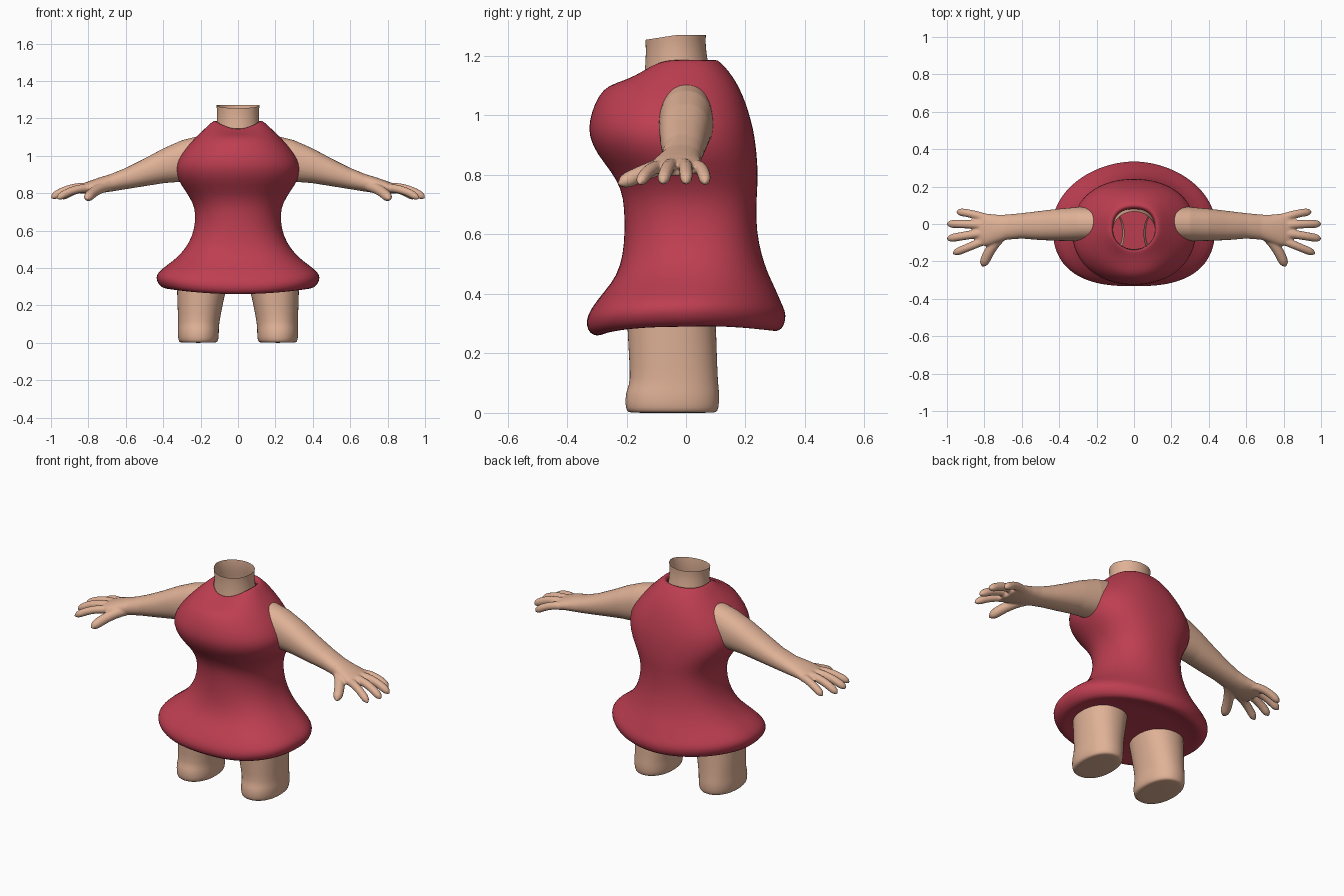
import bpy, bmesh, math
from mathutils import Vector

cube = bpy.data.objects.get("Cube")
if cube:
    bpy.data.objects.remove(cube, do_unlink=True)


def material(name, colour):
    mat = bpy.data.materials.new(name)
    mat.use_nodes = True
    mat.diffuse_color = (*colour, 1)
    mat.node_tree.nodes["Principled BSDF"].inputs["Base Color"].default_value = (*colour, 1)
    return mat


skin = material("warm skin", (0.74, 0.44, 0.305))
red = material("dress red", (0.51, 0.048, 0.082))


def oval(centre, u, v, seg, front_power=2.0, back_power=2.0):
    """Closed superellipse around centre, spanned by half axes u and v."""
    points = []
    for i in range(seg):
        a = math.tau * i / seg
        c, s = math.cos(a), math.sin(a)
        power = front_power if s < 0 else back_power
        points.append(Vector(centre)
                      + Vector(u) * math.copysign(abs(c) ** (2 / power), c)
                      + Vector(v) * math.copysign(abs(s) ** (2 / power), s))
    return points


def loft(bm, rings, cap_start=True, cap_end=True):
    """Bridge equal rings of points, optionally closing the ends."""
    loops = [[bm.verts.new(p) for p in ring] for ring in rings]
    for low, high in zip(loops, loops[1:]):
        for i in range(len(low)):
            j = (i + 1) % len(low)
            bm.faces.new((low[i], low[j], high[j], high[i]))
    if cap_start:
        bm.faces.new(loops[0][::-1])
    if cap_end:
        bm.faces.new(loops[-1])


def finish(bm, name, mat):
    bmesh.ops.recalc_face_normals(bm, faces=bm.faces)
    mesh = bpy.data.meshes.new(name)
    bm.to_mesh(mesh)
    bm.free()
    mesh.materials.append(mat)
    mesh.polygons.foreach_set("use_smooth", [True] * len(mesh.polygons))
    obj = bpy.data.objects.new(name, mesh)
    bpy.context.collection.objects.link(obj)
    return obj


def subdivide(obj):
    obj.modifiers.new("Smooth surface", "SUBSURF").levels = 1
    obj.modifiers["Smooth surface"].render_levels = 1


def mirror(obj):
    obj.modifiers.new("Other side", "MIRROR").use_axis[0] = True


# Dress: height, half width, front y, back y, from the floor inside the hem to the neckline
dress_profile = [
    (.29, .15, -.12, .12),
    (.283, .30, -.23, .23),
    (.265, .36, -.275, .28),
    (.257, .39, -.30, .305),
    (.267, .418, -.325, .325),
    (.295, .437, -.336, .336),
    (.325, .437, -.332, .335),
    (.36, .41, -.313, .318),
    (.41, .352, -.273, .298),
    (.46, .307, -.233, .275),
    (.53, .26, -.212, .253),
    (.61, .233, -.206, .238),
    (.69, .226, -.208, .236),
    (.75, .242, -.217, .24),
    (.81, .28, -.25, .242),
    (.87, .322, -.30, .238),
    (.93, .334, -.327, .231),
    (.98, .323, -.326, .22),
    (1.04, .28, -.308, .202),
    (1.09, .234, -.278, .181),
    (1.13, .193, -.237, .158),
    (1.165, .157, -.184, .13),
    (1.188, .13, -.147, .106),
    (1.186, .117, -.138, .09),
    (1.165, .112, -.134, .08),
]
bm = bmesh.new()
rings = []
for z, half, front, back in dress_profile:
    mid, depth = (front + back) / 2, (back - front) / 2
    hem = min(1, max(0, (.6 - z) / .2))
    collar = min(1, max(0, (z - 1.09) / .08))
    # The hem is squarer in front, the upper back squarer behind
    ring = oval((0, mid, z), (half, 0, 0), (0, depth, 0), 48,
                2.1 + .5 * hem, 2.35 - .45 * hem)
    for p in ring:
        forward = max(0, (mid - p.y) / depth)
        # The hem rises at the sides and the neckline dips in front
        p.z += hem * (.2 * p.x ** 2 + .05 * max(0, p.y))
        p.z -= collar * .042 * forward ** 2.5
    rings.append(ring)
loft(bm, rings, cap_end=False)
subdivide(finish(bm, "dress", red))

# Neck: open tube with a slightly lower front rim
bm = bmesh.new()
rings = []
for z, half, front, back in [(1.10, .121, -.145, .085), (1.15, .116, -.14, .08),
                             (1.20, .112, -.136, .07), (1.24, .112, -.135, .066),
                             (1.27, .116, -.137, .067)]:
    mid, depth = (front + back) / 2, (back - front) / 2
    ring = oval((0, mid, z), (half, 0, 0), (0, depth, 0), 40)
    for p in ring:
        p.z -= .016 * max(0, (mid - p.y) / depth)
    rings.append(ring)
loft(bm, rings, False, False)
subdivide(finish(bm, "neck", skin))

# Legs: height, inner x, outer x, front y, back y
leg_profile = [
    (0, .125, .30, -.18, .09),
    (.002, .113, .312, -.195, .103),
    (.015, .104, .32, -.204, .11),
    (.05, .102, .323, -.205, .113),
    (.08, .102, .322, -.199, .111),
    (.105, .10, .32, -.187, .108),
    (.20, .083, .324, -.193, .104),
    (.34, .05, .328, -.20, .10),
]
bm = bmesh.new()
loft(bm, [oval(((a + b) / 2, (f + k) / 2, z), ((b - a) / 2, 0, 0), (0, (k - f) / 2, 0), 32, 2.2, 2.2)
          for z, a, b, f, k in leg_profile], cap_end=False)
legs = finish(bm, "legs", skin)
mirror(legs)
subdivide(legs)

# Arm and palm: x, y, z, half depth, half height
arm_profile = [
    (.15, 0, .992, .085, .112),
    (.22, 0, .988, .09, .115),
    (.30, 0, .972, .091, .111),
    (.40, -.004, .946, .086, .093),
    (.50, -.008, .911, .078, .074),
    (.60, -.01, .878, .068, .057),
    (.68, -.017, .855, .067, .047),
    (.74, -.027, .842, .077, .042),
    (.79, -.031, .833, .087, .034),
    (.83, -.03, .824, .084, .027),
    (.85, -.03, .818, .07, .02),
]
bm = bmesh.new()
loft(bm, [oval((x, y, z), (0, dy, 0), (0, 0, dz), 32, 2.2, 2.2) for x, y, z, dy, dz in arm_profile])


def finger(root, knuckle, tip, size):
    """Round tapered digit running through three points."""
    root, knuckle, tip = Vector(root), Vector(knuckle), Vector(tip)
    rings = []
    steps = 12
    for i in range(steps + 1):
        t = i / steps
        pos = root * (1 - t) ** 2 + knuckle * 2 * t * (1 - t) + tip * t * t
        along = ((knuckle - root) * (1 - t) + (tip - knuckle) * t).normalized()
        side = along.cross(Vector((0, 0, 1))).normalized()
        end = max(0, (t - .8) / .2)
        radius = size * (1.1 - .1 * t) * math.sqrt(max(.04, 1 - end ** 2))
        rings.append(oval(pos, side * radius, side.cross(along) * radius, 12))
    loft(bm, rings)


# Four fingers fan out from the palm, and the thumb points forward
finger((.79, .03, .828), (.87, .06, .832), (.948, .065, .77), .021)
finger((.80, -.007, .832), (.91, .002, .838), (1.0, 0, .772), .022)
finger((.80, -.047, .832), (.91, -.062, .838), (1.0, -.08, .772), .022)
finger((.79, -.085, .826), (.88, -.122, .832), (.968, -.158, .77), .021)
finger((.70, -.055, .838), (.77, -.12, .82), (.81, -.228, .768), .027)
arms = finish(bm, "arms", skin)

# Fuse the digits with the palm and soften the joins
remesh = arms.modifiers.new("Fuse", "REMESH")
remesh.mode = "VOXEL"
remesh.voxel_size = .006
remesh.use_smooth_shade = True
soften = arms.modifiers.new("Soften", "SMOOTH")
soften.factor = .5
soften.iterations = 4
mirror(arms)
